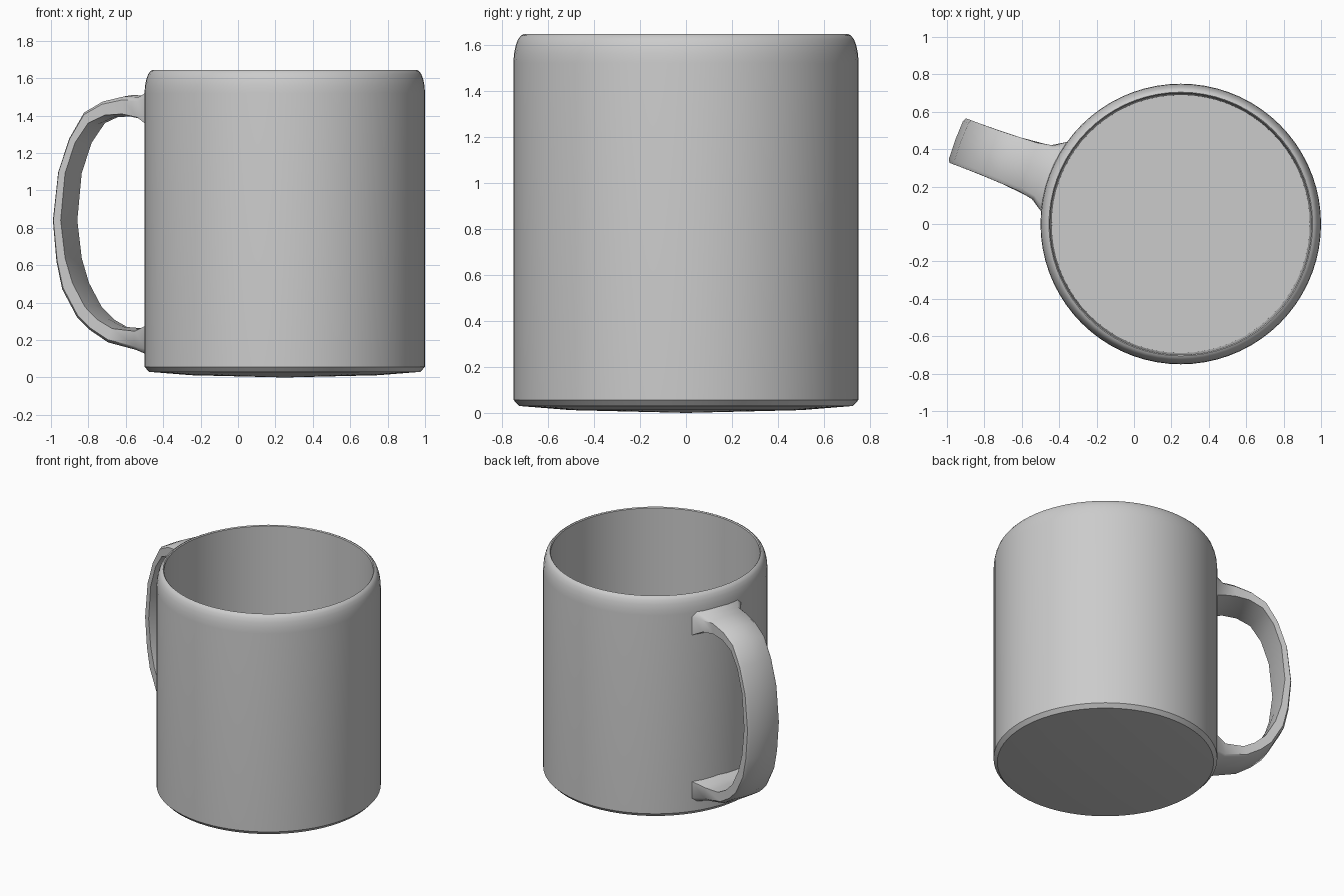
import bpy, bmesh, math
from mathutils import Vector

if "Cube" in bpy.data.objects:
    bpy.data.objects.remove(bpy.data.objects["Cube"])

CENTRE = Vector((0.25, 0, 0))
SEGMENTS = 72

grey = bpy.data.materials.new("plain_grey")
grey.diffuse_color = (0.6, 0.6, 0.6, 1)
grey.use_nodes = True
grey.node_tree.nodes["Principled BSDF"].inputs["Base Color"].default_value = grey.diffuse_color


def finish(bm, name, angle):
    """Turn a bmesh into a smooth-shaded object with sharp edges kept."""
    bmesh.ops.recalc_face_normals(bm, faces=bm.faces)
    mesh = bpy.data.meshes.new(name)
    bm.to_mesh(mesh)
    bm.free()
    mesh.materials.append(grey)
    obj = bpy.data.objects.new(name, mesh)
    bpy.context.collection.objects.link(obj)
    bpy.ops.object.select_all(action='DESELECT')
    obj.select_set(True)
    bpy.context.view_layer.objects.active = obj
    bpy.ops.object.shade_smooth_by_angle(angle=math.radians(angle))
    return obj


# Cup: one closed profile (radius, height) from under the base to the inside floor
profile = [(0, 0.0), (0.5, 0.012), (0.725, 0.03), (0.75, 0.057), (0.75, 1.52),
           (0.747, 1.56), (0.74, 1.595), (0.73, 1.622), (0.717, 1.639),
           (0.705, 1.645), (0.699, 1.638), (0.69, 0.09), (0, 0.09)]
bm = bmesh.new()
verts = [bm.verts.new(CENTRE + Vector((r, 0, z))) for r, z in profile]
edges = [bm.edges.new(pair) for pair in zip(verts, verts[1:])]
bmesh.ops.spin(bm, geom=verts + edges, cent=CENTRE, axis=(0, 0, 1),
               angle=math.tau, steps=SEGMENTS, use_merge=True)
bmesh.ops.remove_doubles(bm, verts=bm.verts, dist=1e-4)
finish(bm, "cup_body", 32)

# Handle: a strap lofted through sections that flare where they meet the cup
# (outer radius, outer height, inner radius, inner height, half width)
sections = [
    (0.72, 1.54, 0.72, 1.33, 0.20),
    (0.785, 1.507, 0.785, 1.375, 0.155),
    (0.87, 1.51, 0.88, 1.395, 0.138),
    (1.0, 1.48, 0.975, 1.392, 0.132),
    (1.107, 1.42, 1.07, 1.352, 0.128),
    (1.192, 1.28, 1.145, 1.25, 0.127),
    (1.256, 1.10, 1.2, 1.09, 0.127),
    (1.287, 0.84, 1.224, 0.84, 0.127),
    (1.267, 0.62, 1.198, 0.64, 0.127),
    (1.235, 0.47, 1.155, 0.51, 0.127),
    (1.15, 0.32, 1.085, 0.385, 0.128),
    (1.075, 0.25, 1.01, 0.315, 0.13),
    (0.968, 0.182, 0.93, 0.272, 0.134),
    (0.80, 0.14, 0.80, 0.262, 0.15),
    (0.72, 0.11, 0.72, 0.30, 0.20),
]
turn = math.radians(20.5)
outward = Vector((-math.cos(turn), math.sin(turn), 0))
across = Vector((math.sin(turn), math.cos(turn), 0))

# Cross-section as (fraction across, fraction from outer to inner face)
strap = [(-1, 0.22), (-0.85, 0.06), (0, 0), (0.85, 0.06), (1, 0.22),
         (1, 0.88), (0, 1), (-1, 0.88)]
bm = bmesh.new()
rings = []
for r0, z0, r1, z1, half in sections:
    ring = []
    for side, depth in strap:
        r, z = r0 + (r1 - r0) * depth, z0 + (z1 - z0) * depth
        ring.append(bm.verts.new(CENTRE + outward * r + across * side * half
                                 + Vector((0, 0, z))))
    rings.append(ring)
n = len(strap)
for a, b in zip(rings, rings[1:]):
    for i in range(n):
        j = (i + 1) % n
        bm.faces.new((a[i], a[j], b[j], b[i]))
bm.faces.new(rings[0])
bm.faces.new(rings[-1])
finish(bm, "handle", 40)
